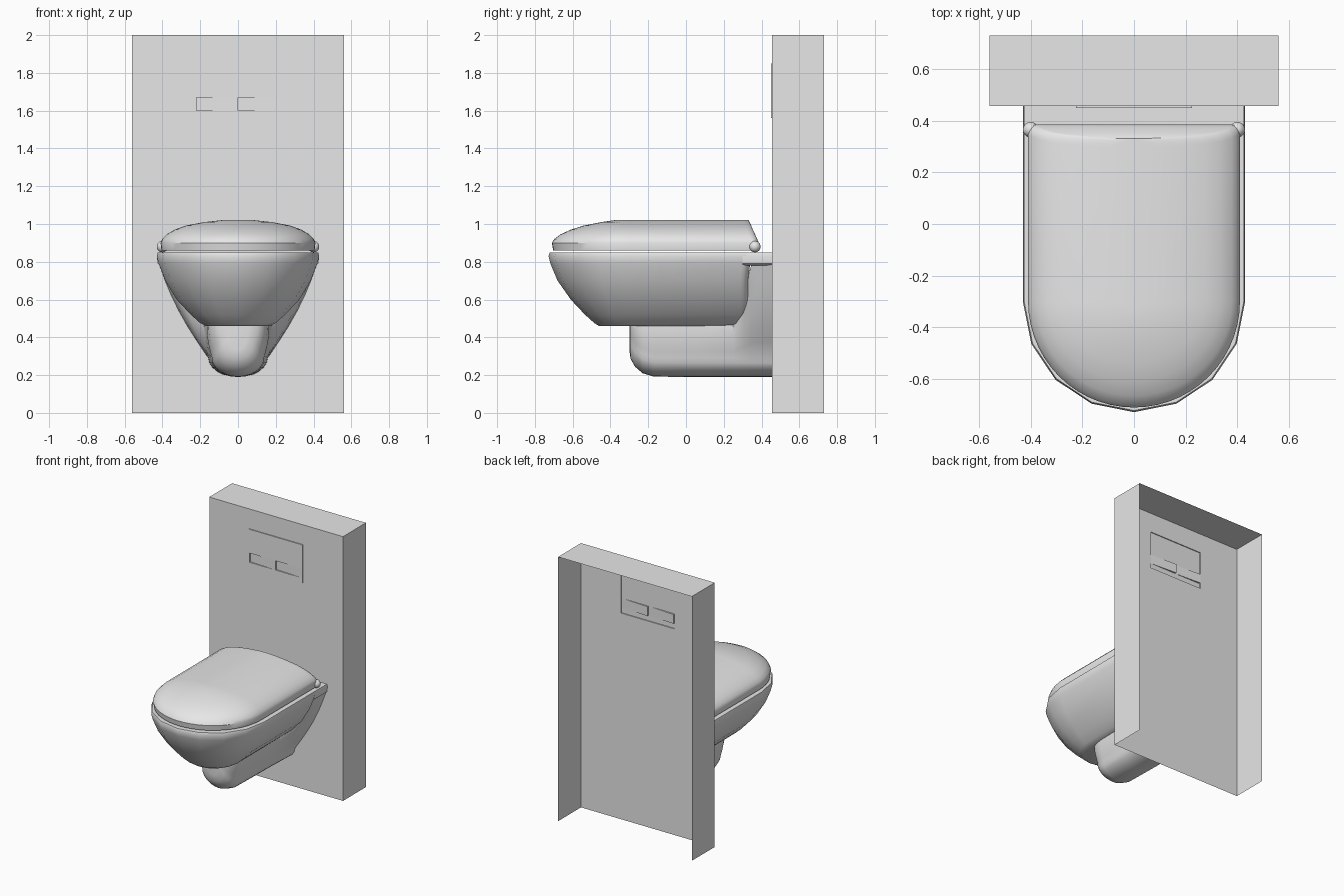
import bpy
import bmesh
import math

cube = bpy.data.objects.get("Cube")
if cube:
    bpy.data.objects.remove(cube, do_unlink=True)

ceramic = bpy.data.materials.new("light_grey")
ceramic.use_nodes = True
ceramic.diffuse_color = (0.8, 0.8, 0.8, 1)
ceramic.node_tree.nodes["Principled BSDF"].inputs["Base Color"].default_value = (0.8, 0.8, 0.8, 1)


def finish(name, bm, smooth=None, fix_normals=True):
    if fix_normals:
        bmesh.ops.recalc_face_normals(bm, faces=bm.faces[:])
    mesh = bpy.data.meshes.new(name)
    bm.to_mesh(mesh)
    bm.free()
    mesh.materials.append(ceramic)
    obj = bpy.data.objects.new(name, mesh)
    bpy.context.collection.objects.link(obj)
    if smooth:
        bpy.ops.object.select_all(action='DESELECT')
        obj.select_set(True)
        bpy.context.view_layer.objects.active = obj
        bpy.ops.object.shade_smooth_by_angle(angle=math.radians(smooth))
    return obj


def loft(name, rings, smooth):
    """Skin closed rings of equal length and cap both ends."""
    bm = bmesh.new()
    loops = [[bm.verts.new(p) for p in ring] for ring in rings]
    n = len(loops[0])
    for a, b in zip(loops, loops[1:]):
        for i in range(n):
            j = (i + 1) % n
            bm.faces.new((a[i], a[j], b[j], b[i]))
    bm.faces.new(loops[0][::-1])
    bm.faces.new(loops[-1])
    return finish(name, bm, smooth)


def d_outline(z, w, front, back, segments, corner, centre=-0.3):
    """Straight sides, elliptical front and rounded back corners."""
    pts = []
    for i in range(segments + 1):
        a = math.pi * i / segments
        pts.append((-w * math.cos(a), centre + (front - centre) * math.sin(a), z))
    r = min(corner, w * 0.5)
    for side in (1, -1):
        arc = [math.pi / 2 * k / 4 for k in range(5)]
        for a in (arc if side > 0 else arc[::-1]):
            pts.append((side * (w - r + r * math.cos(a)), back - r + r * math.sin(a), z))
    return pts


# Bowl: height, half width, front, back
bowl = [(0.46, 0.17, -0.46, 0.27), (0.475, 0.20, -0.485, 0.305), (0.52, 0.25, -0.535, 0.328),
        (0.60, 0.325, -0.61, 0.33), (0.70, 0.385, -0.68, 0.328), (0.79, 0.42, -0.718, 0.34),
        (0.83, 0.43, -0.728, 0.36), (0.848, 0.425, -0.722, 0.36)]
loft("bowl", [d_outline(*level, 8, 0.04) for level in bowl], 40)

# Lid: domed front and sides, sloping back
lid = [(0.86, 0.405, -0.703, 0.383), (0.9, 0.41, -0.71, 0.385), (0.92, 0.402, -0.698, 0.377),
       (0.945, 0.378, -0.665, 0.366), (0.97, 0.335, -0.61, 0.354), (0.992, 0.275, -0.54, 0.345),
       (1.01, 0.18, -0.45, 0.336), (1.02, 0.09, -0.38, 0.331), (1.022, 0.02, -0.33, 0.33)]
loft("lid", [d_outline(*level, 28, 0.035) for level in lid], 32)

# Shelf joining the bowl to the wall
shelf = [(0.41, 0.78), (0.425, 0.79), (0.43, 0.83), (0.425, 0.848)]
shelf += [(-x, z) for x, z in reversed(shelf)]
loft("rear_shelf", [[(x, y, z) for x, z in shelf] for y in (0.3, 0.456)], 40)


def u_section(y, top_w, top_z, low_w, low_z):
    """U-shaped cross-section across the pedestal."""
    low_side = low_z + 0.1
    half = []
    for k in range(6):
        t = k / 6
        bulge = math.sin(math.pi * t) * 0.06 * top_w
        half.append((top_w + (low_w - top_w) * t + bulge, top_z + (low_side - top_z) * t))
    for k in range(6):
        a = math.pi / 2 * k / 6
        half.append((low_w * math.cos(a), low_side - 0.1 * math.sin(a)))
    pts = half + [(0, low_z)] + [(-x, z) for x, z in reversed(half)]
    return [(x, y, z) for x, z in pts]


# Pedestal: rounded nose, flaring out to the wall
pedestal = [(-0.30, 0.07, 0.5, 0.05, 0.33), (-0.293, 0.11, 0.5, 0.085, 0.285),
            (-0.27, 0.14, 0.5, 0.11, 0.245), (-0.23, 0.156, 0.5, 0.128, 0.21),
            (-0.17, 0.165, 0.5, 0.138, 0.192), (0.05, 0.17, 0.5, 0.142, 0.19),
            (0.25, 0.18, 0.5, 0.146, 0.19), (0.31, 0.30, 0.66, 0.15, 0.19),
            (0.345, 0.385, 0.78, 0.152, 0.19), (0.40, 0.41, 0.79, 0.155, 0.19),
            (0.456, 0.42, 0.79, 0.157, 0.19)]
loft("pedestal", [u_section(*s) for s in pedestal], 45)

# Hinges
for name, side in (("left_hinge", 1), ("right_hinge", -1)):
    bm = bmesh.new()
    bmesh.ops.create_uvsphere(bm, u_segments=20, v_segments=12, radius=0.03)
    bmesh.ops.translate(bm, verts=bm.verts[:], vec=(side * 0.4, 0.365, 0.88))
    finish(name, bm, 40)

# Wall panel: front, sides and top only, with an opening for the flush plate
W, FRONT, BACK, TOP = 0.56, 0.456, 0.73, 2.0
PX, PZ0, PZ1, PY = 0.225, 1.56, 1.85, 0.449


def add_face(bm, *pts):
    bm.faces.new([bm.verts.new(p) for p in pts])


def front_quad(bm, x0, x1, z0, z1, y_left, y_right):
    add_face(bm, (x0, y_left, z0), (x1, y_right, z0), (x1, y_right, z1), (x0, y_left, z1))


bm = bmesh.new()
for x0, x1, z0, z1 in ((-W, W, 0, PZ0), (-W, W, PZ1, TOP), (-W, -PX, PZ0, PZ1), (PX, W, PZ0, PZ1)):
    front_quad(bm, x0, x1, z0, z1, FRONT, FRONT)
add_face(bm, (-W, FRONT, TOP), (W, FRONT, TOP), (W, BACK, TOP), (-W, BACK, TOP))
add_face(bm, (W, FRONT, 0), (W, BACK, 0), (W, BACK, TOP), (W, FRONT, TOP))
add_face(bm, (-W, BACK, 0), (-W, FRONT, 0), (-W, FRONT, TOP), (-W, BACK, TOP))
bmesh.ops.remove_doubles(bm, verts=bm.verts[:], dist=0.0001)
finish("wall_panel", bm, fix_normals=False)

# Flush plate: thin raised shell with two tilted buttons
bm = bmesh.new()
B0, B1, DEEP = 1.6, 1.67, 0.462
front_quad(bm, -PX, PX, PZ0, B0, PY, PY)
front_quad(bm, -PX, PX, B1, PZ1, PY, PY)
for x0, x1 in ((-PX + 0.005, 0), (0, PX)):
    front_quad(bm, x0, x1, B0, B1, DEEP, PY)
    add_face(bm, (x0, PY, B0), (x0, DEEP, B0), (x0, DEEP, B1), (x0, PY, B1))
    add_face(bm, (x0, PY, B0), (x1, PY, B0), (x0, DEEP, B0))
    add_face(bm, (x0, PY, B1), (x0, DEEP, B1), (x1, PY, B1))
front_quad(bm, -PX, -PX + 0.005, B0, B1, PY, PY)
rim = [(-PX, PZ0), (PX, PZ0), (PX, PZ1), (-PX, PZ1)]
for (xa, za), (xb, zb) in zip(rim, rim[1:] + rim[:1]):
    add_face(bm, (xa, PY, za), (xa, FRONT, za), (xb, FRONT, zb), (xb, PY, zb))
finish("flush_plate", bm, fix_normals=False)
